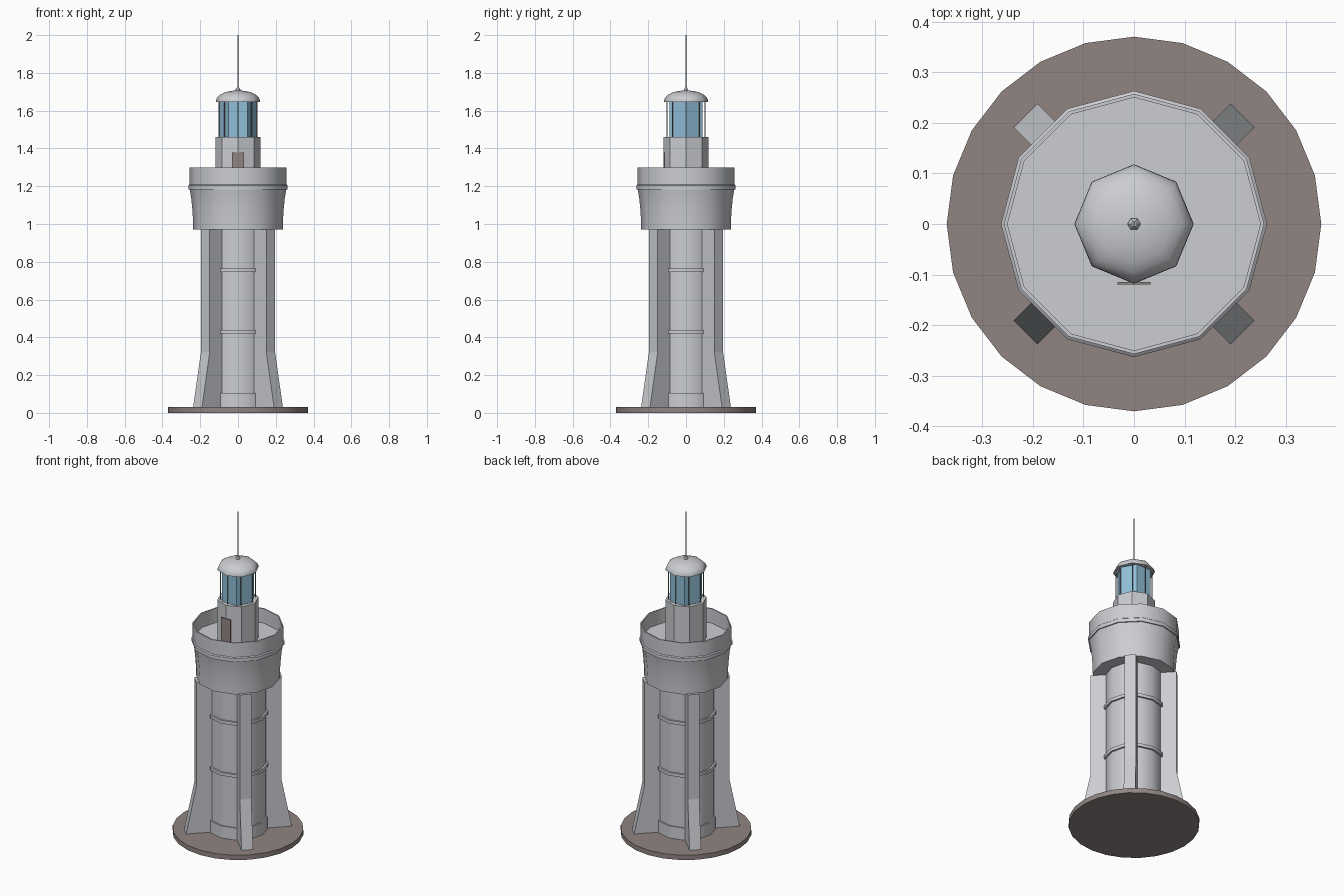
import bpy, bmesh, math

if "Cube" in bpy.data.objects:
    bpy.data.objects.remove(bpy.data.objects["Cube"])


def material(name, rgb):
    m = bpy.data.materials.new(name)
    m.diffuse_color = (*rgb, 1.0)
    m.use_nodes = True
    m.node_tree.nodes["Principled BSDF"].inputs["Base Color"].default_value = m.diffuse_color
    return m


STONE = material("pale_stone", (0.60, 0.61, 0.64))
BROWN = material("brown", (0.28, 0.235, 0.225))
GLASS = material("blue_glass", (0.28, 0.52, 0.69))
METAL = material("grey_metal", (0.25, 0.26, 0.30))


def finish(name, bm, mat, angle=35):
    bmesh.ops.recalc_face_normals(bm, faces=bm.faces)
    me = bpy.data.meshes.new(name)
    bm.to_mesh(me)
    bm.free()
    me.materials.append(mat)
    ob = bpy.data.objects.new(name, me)
    bpy.context.collection.objects.link(ob)
    if angle:
        bpy.ops.object.select_all(action='DESELECT')
        ob.select_set(True)
        bpy.context.view_layer.objects.active = ob
        bpy.ops.object.shade_smooth_by_angle(angle=math.radians(angle))
    return ob


def lathe(name, profile, sides, mat, angle=35, x=0.0, y=0.0):
    """Turn a (radius, z) profile around a vertical axis and cap both ends."""
    bm = bmesh.new()
    rings = []
    for r, z in profile:
        rings.append([bm.verts.new((x + r * math.cos(math.tau * i / sides),
                                    y + r * math.sin(math.tau * i / sides), z))
                      for i in range(sides)])
    for a, b in zip(rings, rings[1:]):
        for i in range(sides):
            j = (i + 1) % sides
            bm.faces.new((a[i], a[j], b[j], b[i]))
    bm.faces.new(rings[0])
    bm.faces.new(rings[-1])
    return finish(name, bm, mat, angle)


# Ground disc and tower shaft
lathe("base_disc", [(0.37, 0.0), (0.37, 0.03)], 24, BROWN)
lathe("tower_shaft", [(0.168, 0.03), (0.168, 0.105), (0.16, 0.105), (0.16, 0.98)],
      12, STONE)
for z in (0.43, 0.755):
    lathe("shaft_band", [(0.158, z - 0.01), (0.171, z - 0.01),
                         (0.171, z + 0.01), (0.158, z + 0.01)], 12, STONE)

# Four diagonal buttresses with splayed feet
outline = [(0.10, 0.03), (0.303, 0.03), (0.245, 0.32), (0.245, 0.972), (0.10, 0.972)]
for k in range(4):
    a = math.radians(45 + 90 * k)
    c, s = math.cos(a), math.sin(a)
    bm = bmesh.new()
    sides = [[bm.verts.new((r * c - t * s, r * s + t * c, z)) for r, z in outline]
             for t in (-0.033, 0.033)]
    bm.faces.new(sides[0])
    bm.faces.new(sides[1])
    for i in range(len(outline)):
        j = (i + 1) % len(outline)
        bm.faces.new((sides[0][i], sides[0][j], sides[1][j], sides[1][i]))
    finish("buttress", bm, STONE, 0)

# Flared gallery with moulding, hollow parapet and floor
lathe("gallery", [(0.237, 0.97), (0.238, 1.02), (0.242, 1.08), (0.248, 1.14),
                  (0.256, 1.183), (0.263, 1.183), (0.263, 1.205), (0.257, 1.21),
                  (0.257, 1.30), (0.25, 1.30), (0.25, 1.21)], 12, STONE)

# Lantern house and its door
lathe("lantern_house", [(0.118, 1.205), (0.118, 1.46)], 8, STONE, 0)
bm = bmesh.new()
bmesh.ops.create_cube(bm, size=1.0)
for v in bm.verts:
    v.co = (v.co.x * 0.066, -0.1175 + v.co.y * 0.005, 1.294 + v.co.z * 0.168)
finish("door", bm, BROWN, 0)

# Glazed lantern with slim posts
lathe("lantern_glass", [(0.10, 1.46), (0.10, 1.65)], 6, GLASS, 0)
for k in range(8):
    a = math.tau * k / 8
    lathe("lantern_post", [(0.003, 1.455), (0.003, 1.65)], 6, METAL, 0,
          0.101 * math.cos(a), 0.101 * math.sin(a))

# Domed roof, finial and mast
dome = [(0.10, 1.645), (0.118, 1.645), (0.117, 1.655)]
dome += [(0.114 * math.cos(t), 1.657 + 0.05 * math.sin(t))
         for t in (math.radians(d) for d in (15, 32, 48, 64, 78, 88))]
lathe("dome_roof", dome, 8, STONE, 50)
lathe("finial", [(0.013, 1.695), (0.013, 1.712), (0.006, 1.722)], 6, STONE, 0)
lathe("mast", [(0.003, 1.71), (0.003, 2.0)], 6, METAL, 0)
